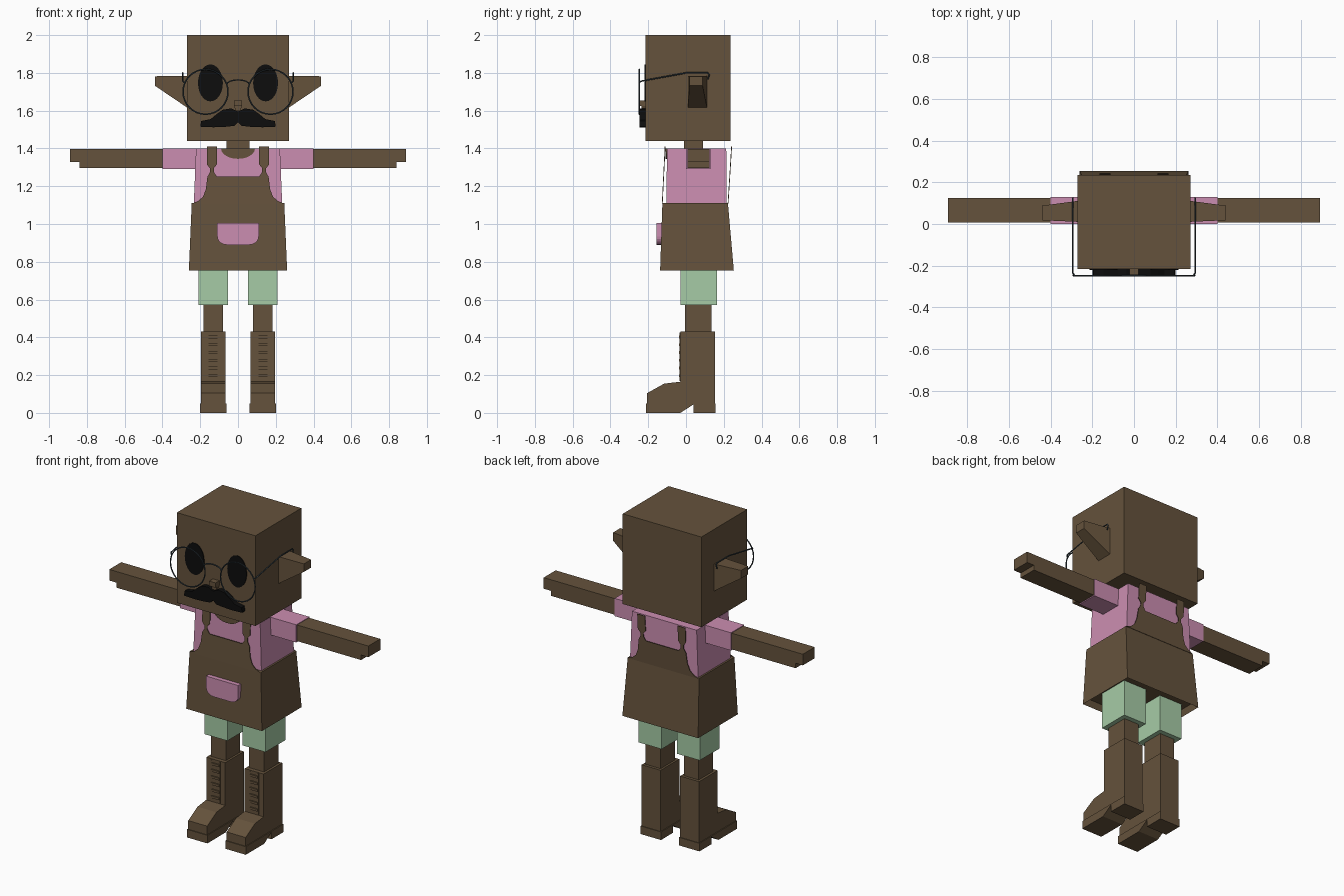
import bpy, bmesh, math
from mathutils import Vector

cube = bpy.data.objects.get("Cube")
if cube:
    bpy.data.objects.remove(cube, do_unlink=True)


def material(name, rgb):
    m = bpy.data.materials.new(name)
    m.use_nodes = True
    m.diffuse_color = (*rgb, 1)
    m.node_tree.nodes["Principled BSDF"].inputs["Base Color"].default_value = (*rgb, 1)
    return m


BROWN = material("brown", (0.13, 0.085, 0.045))
PINK = material("pink", (0.60, 0.27, 0.44))
MINT = material("mint", (0.38, 0.60, 0.38))
BLACK = material("black", (0.004, 0.004, 0.004))
STEEL = material("dark_steel", (0.035, 0.05, 0.06))


def finish(name, bm, mat):
    bmesh.ops.recalc_face_normals(bm, faces=bm.faces)
    me = bpy.data.meshes.new(name)
    bm.to_mesh(me)
    bm.free()
    me.materials.append(mat)
    ob = bpy.data.objects.new(name, me)
    bpy.context.collection.objects.link(ob)
    return ob


def prism(name, mat, outline, a, b, axis="y", lean=0):
    """Extrude an outline from a to b: (x, z) along y, or (y, z) along x."""
    bm = bmesh.new()

    def place(p, d):
        return (p[0], d + lean * p[1], p[1]) if axis == "y" else (d, p[0], p[1])
    rings = [[bm.verts.new(place(p, d)) for p in outline] for d in (a, b)]
    for r in rings:
        bm.faces.new(r)
    n = len(outline)
    for i in range(n):
        j = (i + 1) % n
        bm.faces.new((rings[0][i], rings[0][j], rings[1][j], rings[1][i]))
    return finish(name, bm, mat)


def block(name, mat, x, y, z, top_x=None, top_y=None, hollow=0):
    """Box with an optional different top rectangle and recessed underside."""
    bm = bmesh.new()
    rings = []
    for (x0, x1), (y0, y1), h in ((x, y, z[0]), (top_x or x, top_y or y, z[1])):
        rings.append([bm.verts.new(c) for c in
                      ((x0, y0, h), (x1, y0, h), (x1, y1, h), (x0, y1, h))])
    under = bm.faces.new(rings[0])
    bm.faces.new(rings[1])
    for i in range(4):
        j = (i + 1) % 4
        bm.faces.new((rings[0][i], rings[0][j], rings[1][j], rings[1][i]))
    if hollow:
        bmesh.ops.recalc_face_normals(bm, faces=bm.faces)
        bmesh.ops.inset_region(bm, faces=[under], thickness=0.015)
        for v in under.verts:
            v.co.z += hollow
    return finish(name, bm, mat)


def wire(name, points):
    cu = bpy.data.curves.new(name, "CURVE")
    cu.dimensions = "3D"
    cu.bevel_depth = 0.004
    cu.bevel_resolution = 1
    cu.use_fill_caps = True
    sp = cu.splines.new("POLY")
    sp.points.add(len(points) - 1)
    for q, p in zip(sp.points, points):
        q.co = (*p, 1)
    cu.materials.append(STEEL)
    ob = bpy.data.objects.new(name, cu)
    bpy.context.collection.objects.link(ob)


def arc(cx, cz, rx, rz, start, end, n):
    return [(cx + rx * math.cos(math.radians(start + (end - start) * i / n)),
             cz + rz * math.sin(math.radians(start + (end - start) * i / n)))
            for i in range(n + 1)]


def span(s, a, b):
    return tuple(sorted((s * a, s * b)))


def mirrored(half):
    return half + [(-x, z) for x, z in reversed(half) if x > 0]


# Head, neck and nose
block("head", BROWN, (-0.27, 0.27), (-0.215, 0.235), (1.44, 2.0))
block("neck", BROWN, (-0.06, 0.06), (-0.01, 0.09), (1.36, 1.45))
block("nose", BROWN, (-0.022, 0.022), (-0.252, -0.21), (1.625, 1.655))
block("nose_base", BROWN, (-0.012, 0.012), (-0.235, -0.21), (1.6, 1.626),
      (-0.022, 0.022))

# Moustache
prism("moustache", BLACK, mirrored([
    (0, 1.595), (0.035, 1.612), (0.08, 1.605), (0.115, 1.58), (0.145, 1.555),
    (0.195, 1.545), (0.2, 1.515), (0.13, 1.512), (0.06, 1.515), (0.02, 1.52),
    (0, 1.54)]), -0.245, -0.212)

# Shirt with a bare neckline
block("shirt", PINK, (-0.235, 0.235), (-0.105, 0.215), (1.08, 1.4),
      (-0.222, 0.222), (-0.1, 0.213))
prism("neckline", BROWN, arc(0, 1.4, 0.09, 0.055, 180, 360, 12), -0.108, -0.1)

# Apron skirt, pocket and thin front and back bibs with straps
block("apron_skirt", BROWN, (-0.26, 0.26), (-0.137, 0.253), (0.755, 1.11),
      (-0.245, 0.245), (-0.125, 0.222), hollow=0.04)
prism("apron_pocket", PINK, [(0.11, 1.005), (-0.11, 1.005)]
      + arc(-0.06, 0.935, 0.05, 0.045, 180, 270, 5)
      + arc(0.06, 0.935, 0.05, 0.045, 270, 360, 5), -0.156, -0.125)
bib = mirrored([
    (0.245, 1.108), (0.21, 1.122), (0.185, 1.145), (0.17, 1.185), (0.162, 1.25),
    (0.148, 1.275), (0.148, 1.295), (0.165, 1.315), (0.165, 1.41), (0.112, 1.41),
    (0.112, 1.315), (0.128, 1.295), (0.128, 1.275), (0.112, 1.252)])
prism("front_bib", BROWN, bib, -0.183, -0.179, lean=0.05)
prism("back_bib", BROWN, bib, 0.152, 0.156, lean=0.062)

for side, s in (("left", 1), ("right", -1)):
    # Face details
    prism(side + "_eye", BLACK, arc(s * 0.146, 1.747, 0.066, 0.098, 0, 345, 23),
          -0.22, -0.212)
    block(side + "_ear", BROWN, (0, 1), (0, 1), (0, 1))
    ear = bpy.data.objects[side + "_ear"].data
    for v in ear.vertices:
        tip, back, up = v.co
        if tip:
            v.co = (s * 0.44, 0.088 if back else 0.018, 1.782 if up else 1.732)
        else:
            v.co = (s * 0.26, 0.112 if back else 0.01, 1.785 if up else 1.61)
    if s < 0:
        ear.flip_normals()

    # Spectacles
    bpy.ops.mesh.primitive_torus_add(
        location=(s * 0.172, -0.247, 1.7), rotation=(math.pi / 2, 0, 0),
        major_radius=0.119, minor_radius=0.004, major_segments=32, minor_segments=6)
    rim = bpy.context.object
    rim.name = side + "_spectacle_rim"
    rim.data.materials.append(STEEL)
    bpy.ops.object.shade_smooth_by_angle()
    x = s * 0.293
    wire(side + "_spectacle_temple", [
        (s * 0.285, -0.247, 1.75), (x, -0.235, 1.757), (x, 0, 1.8),
        (x, 0.115, 1.8), (x, 0.123, 1.79), (x, 0.115, 1.765)])

    # Sleeve, arm and hand
    block(side + "_sleeve", PINK, span(s, 0.2, 0.4), (0.0, 0.13), (1.29, 1.4))
    prism(side + "_arm", BROWN, [(s * px, pz) for px, pz in (
        (0.38, 1.396), (0.89, 1.396), (0.89, 1.327), (0.84, 1.327),
        (0.84, 1.296), (0.38, 1.296))], 0.008, 0.125)

    # Shorts, leg and boot
    block(side + "_shorts_leg", MINT, span(s, 0.052, 0.21), (-0.03, 0.165), (0.57, 0.85))
    block(side + "_leg", BROWN, span(s, 0.08, 0.182), (-0.005, 0.135), (0.4, 0.6))
    prism(side + "_boot", BROWN, [
        (0.153, 0.03), (0.153, 0.43), (-0.03, 0.43), (-0.03, 0.165), (-0.115, 0.155),
        (-0.207, 0.104), (-0.207, 0.03), (-0.03, 0.03), (0.04, 0.046)],
        s * 0.067, s * 0.197, axis="x")
    prism(side + "_boot_sole", BROWN, [
        (0.157, 0), (0.157, 0.05), (-0.212, 0.05), (-0.212, 0), (-0.03, 0),
        (0.04, 0.045), (0.04, 0)], s * 0.062, s * 0.202, axis="x")
    for e in (0.104, 0.16):
        block(side + "_lace_strip", BROWN, span(s, e - 0.004, e + 0.004),
              (-0.034, -0.028), (0.17, 0.425))
    for i in range(6):
        z = 0.19 + i * 0.041
        block(side + "_lace", BROWN, span(s, 0.104, 0.16), (-0.038, -0.028),
              (z, z + 0.014))

# Spectacle bridge
wire("spectacle_bridge", [(px, -0.247, pz) for px, pz in
                          arc(0, 1.738, 0.06, 0.025, 180, 0, 8)])
